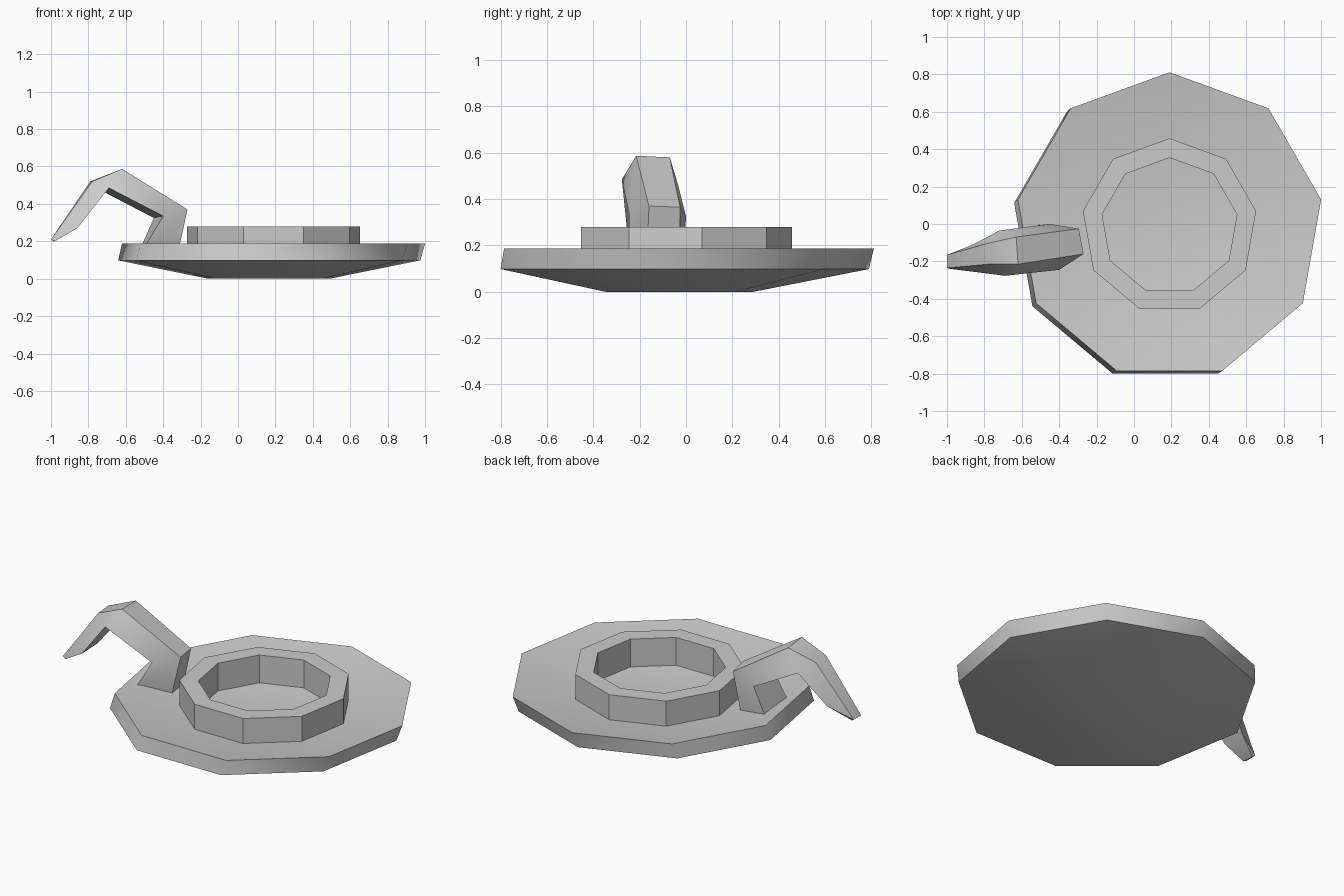
import bpy, bmesh
from math import cos, sin, pi, radians

if "Cube" in bpy.data.objects:
    bpy.data.objects.remove(bpy.data.objects["Cube"])

SIDES = 9


def nonagon(cx, cy, r, z):
    # one point at the back (+y)
    return [(cx + r * cos(pi / 2 + 2 * pi * i / SIDES),
             cy + r * sin(pi / 2 + 2 * pi * i / SIDES), z) for i in range(SIDES)]


def loft(name, loops, angle, caps=True, closed=False):
    """Skin a list of equal-length loops into one mesh object."""
    bm = bmesh.new()
    rings = [[bm.verts.new(p) for p in loop] for loop in loops]
    pairs = list(zip(rings, rings[1:]))
    if closed:
        pairs.append((rings[-1], rings[0]))
    for a, b in pairs:
        n = len(a)
        for i in range(n):
            j = (i + 1) % n
            bm.faces.new((a[i], a[j], b[j], b[i]))
    if caps and not closed:
        bm.faces.new(rings[0])
        bm.faces.new(rings[-1])
    bmesh.ops.remove_doubles(bm, verts=bm.verts, dist=0.001)
    bmesh.ops.recalc_face_normals(bm, faces=bm.faces)
    mesh = bpy.data.meshes.new(name)
    bm.to_mesh(mesh)
    bm.free()
    obj = bpy.data.objects.new(name, mesh)
    bpy.context.collection.objects.link(obj)
    bpy.ops.object.select_all(action='DESELECT')
    obj.select_set(True)
    bpy.context.view_layer.objects.active = obj
    bpy.ops.object.shade_smooth_by_angle(angle=radians(angle))
    return obj


# Shallow dish, leaning very slightly: base, rim underside, rim top, floor
loft("dish", [
    nonagon(0.165, -0.038, 0.33, 0.0),
    nonagon(0.167, -0.03, 0.82, 0.098),
    nonagon(0.19, -0.012, 0.823, 0.187),
    nonagon(0.19, -0.012, 0.36, 0.112),
], 45)

# Candle cup standing in the dish
loft("cup_ring", [
    nonagon(0.19, -0.012, 0.47, 0.11),
    nonagon(0.19, -0.012, 0.47, 0.28),
    nonagon(0.19, -0.012, 0.366, 0.28),
    nonagon(0.19, -0.012, 0.366, 0.11),
], 30, closed=True)

# Curved strap handle: each section is outer front/back, inner back/front
loft("handle", [
    [(-0.325, -0.17, 0.12), (-0.345, -0.03, 0.12), (-0.54, -0.01, 0.12), (-0.53, -0.25, 0.12)],
    [(-0.27, -0.16, 0.37), (-0.295, -0.025, 0.365), (-0.45, 0.0, 0.325), (-0.40, -0.245, 0.335)],
    [(-0.62, -0.215, 0.587), (-0.63, -0.07, 0.58), (-0.72, -0.035, 0.465), (-0.69, -0.277, 0.485)],
    [(-0.78, -0.215, 0.52), (-0.79, -0.105, 0.52), (-0.72, -0.035, 0.465), (-0.69, -0.277, 0.485)],
    [(-1.0, -0.235, 0.21), (-1.0, -0.165, 0.21), (-0.86, -0.11, 0.275), (-0.86, -0.255, 0.27)],
    [(-1.0, -0.235, 0.21), (-1.0, -0.165, 0.21), (-0.985, -0.17, 0.2), (-0.98, -0.24, 0.2)],
], 45)
